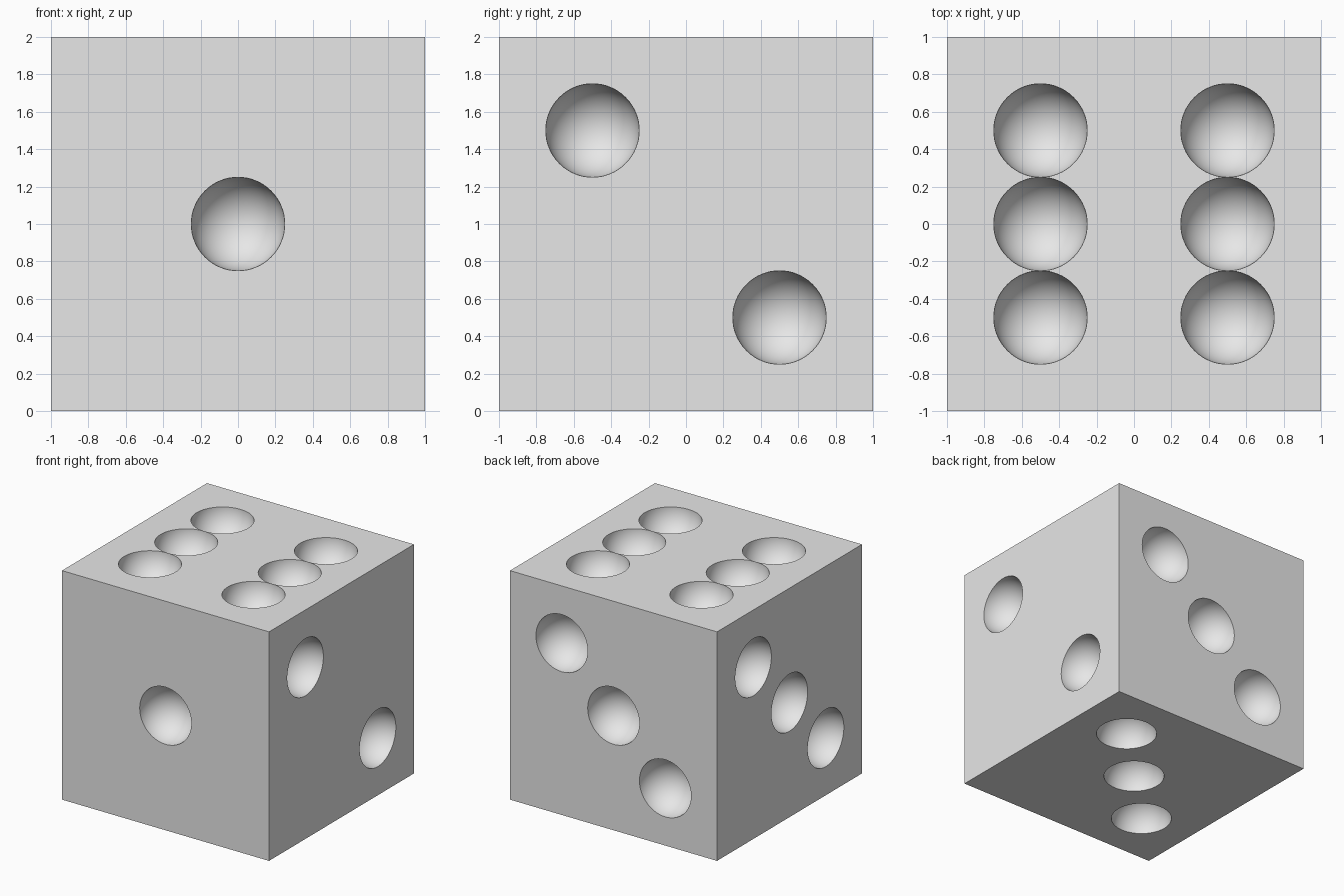
import bpy
import bmesh
from mathutils import Matrix, Vector

if "Cube" in bpy.data.objects:
    bpy.data.objects.remove(bpy.data.objects["Cube"], do_unlink=True)

HALF = 1.0      # half the cube's side
RADIUS = 0.25   # pip radius
STEP = 0.5      # pip offset from a face's centre
CENTRE = Vector((0, 0, HALF))

grey = bpy.data.materials.new("light_grey")
grey.use_nodes = True
grey.diffuse_color = (0.8, 0.8, 0.8, 1)
grey.node_tree.nodes["Principled BSDF"].inputs["Base Color"].default_value = (0.8, 0.8, 0.8, 1)


def make_object(name, bm):
    mesh = bpy.data.meshes.new(name)
    bm.to_mesh(mesh)
    bm.free()
    mesh.materials.append(grey)
    obj = bpy.data.objects.new(name, mesh)
    bpy.context.collection.objects.link(obj)
    return obj


# Pip directions from the cube's centre, in units of STEP (2 lies on a face)
pips = [(0, -2, 0)]                                           # front: one
pips += [(2, -k, k) for k in (-1, 1)]                         # left side: two
for k in (-1, 0, 1):
    pips += [(k, 2, k), (-2, k, k), (k, k, -2)]               # back, right side, bottom: three
    pips += [(-1, k, 2), (1, k, 2)]                           # top: six

# Solid cube body
bm = bmesh.new()
bmesh.ops.create_cube(bm, size=2 * HALF, matrix=Matrix.Translation(CENTRE))
die = make_object("die_body", bm)

# Spheres that hollow out the pips, poles along each face's normal
bm = bmesh.new()
for pip in pips:
    normal = Vector([c / 2 if abs(c) == 2 else 0 for c in pip])
    turn = normal.to_track_quat('Z', 'Y').to_matrix().to_4x4()
    place = Matrix.Translation(CENTRE + Vector(pip) * STEP)
    bmesh.ops.create_uvsphere(bm, u_segments=64, v_segments=33, radius=RADIUS, matrix=place @ turn)
cutter = make_object("pip_cutter", bm)
cutter.hide_render = True

# Cut the pips and drop the cutter
cut = die.modifiers.new("pips", 'BOOLEAN')
cut.operation = 'DIFFERENCE'
cut.solver = 'EXACT'
cut.object = cutter
bpy.ops.object.select_all(action='DESELECT')
die.select_set(True)
bpy.context.view_layer.objects.active = die
bpy.ops.object.modifier_apply(modifier=cut.name)
bpy.data.objects.remove(cutter, do_unlink=True)

# Smooth hollows with crisp rims and cube edges
bpy.ops.object.shade_smooth_by_angle(angle=0.6)
